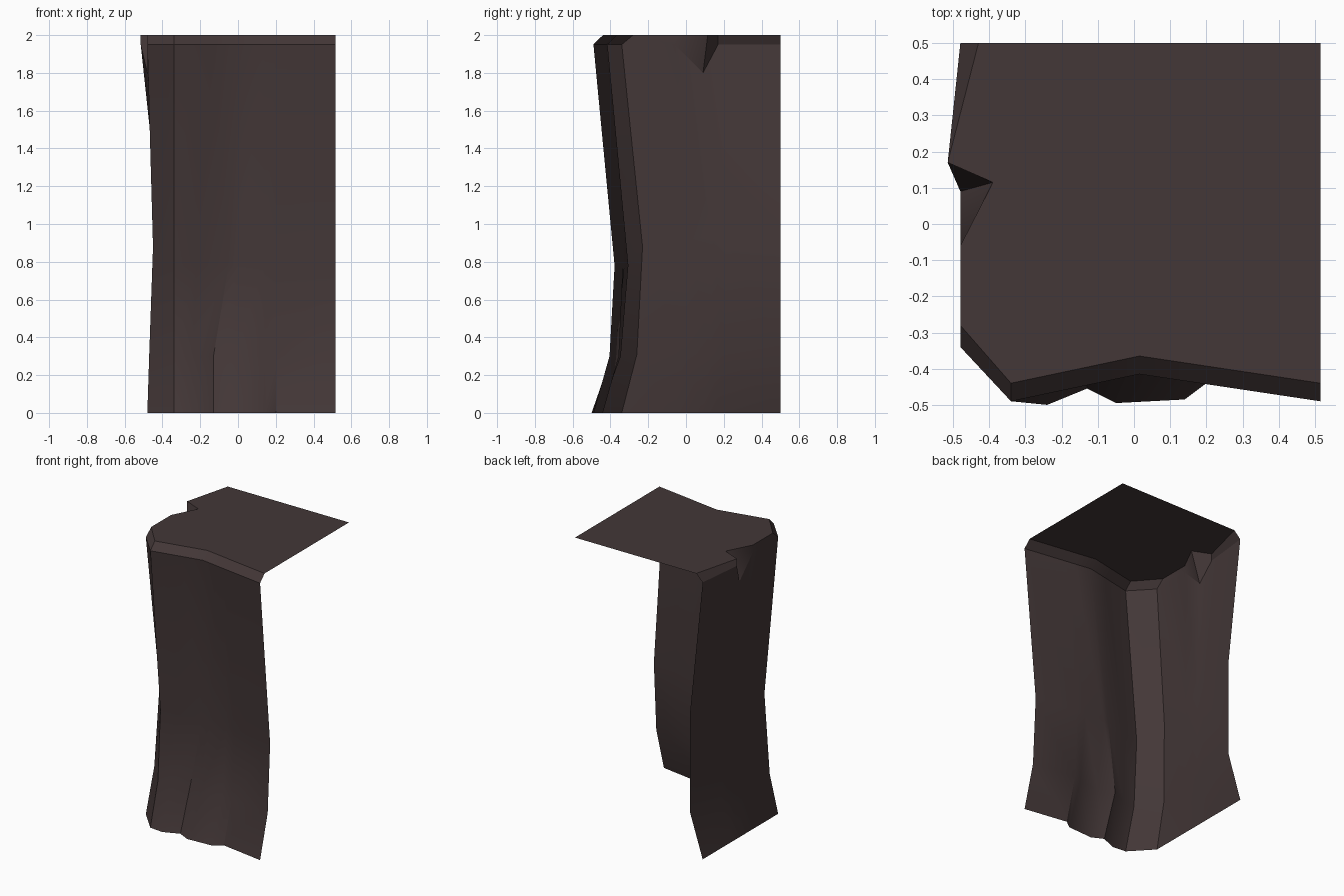
import bpy, bmesh, math

if "Cube" in bpy.data.objects:
    bpy.data.objects.remove(bpy.data.objects["Cube"])

rock = bpy.data.materials.new("dark brown rock")
rock.diffuse_color = (0.056, 0.038, 0.038, 1)
rock.use_nodes = True
rock.node_tree.nodes["Principled BSDF"].inputs["Base Color"].default_value = rock.diffuse_color


def lerp_y(x, y_left, y_mid, y_right):
    """Shallow V of the front wall in plan: left corner, middle, right end."""
    if x < 0.015:
        return y_left + (y_mid - y_left) * (x + 0.34) / 0.355
    return y_mid + (y_right - y_mid) * (x - 0.015) / 0.5


# Each column runs from the ground up: base, foot, waist, brow, rim
columns = []

# Left wall, from the open back edge towards the front corner
for y in (0.5, 0.17, 0.09, -0.06, -0.34):
    t = (0.5 - y) / 0.84
    columns.append([
        (-0.48, y, 0),
        (-0.38 - 0.09 * t, y + 0.08 * t, 0.31),
        (-0.38 - 0.07 * t, y + 0.11 * t, 0.99 - 0.11 * t),
        (-0.48, y, 1.95),
        (-0.48, y, 2)])

# Broken lip and notch at the rim of the left wall
columns[0][4] = (-0.43, 0.5, 2)
columns[1][3:] = [(-0.515, 0.17, 1.95), (-0.515, 0.17, 2)]
columns[2][3:] = [(-0.48, 0.09, 1.8), (-0.39, 0.115, 2)]
columns[4][4] = (-0.48, -0.28, 2)

# Front wall: (x, base y, foot y, waist y, x at base / foot / waist)
front = [
    (-0.34, -0.49, -0.405, -0.378, -0.34, -0.34, -0.34),
    (-0.24, -0.50, -0.395, -0.36, -0.24, -0.24, -0.22),
    (-0.13, -0.455, -0.345, -0.32, -0.13, -0.13, -0.05),
    (0.015, -0.495, -0.395, -0.305, -0.05, -0.02, 0.0),
    (0.14, -0.485, -0.375, -0.325, 0.14, 0.14, 0.14),
    (0.20, -0.44, -0.355, -0.333, 0.20, 0.20, 0.20),
    (0.515, -0.49, -0.405, -0.378, 0.515, 0.515, 0.515),
]
for x, y0, y1, y2, x0, x1, x2 in front:
    rim = lerp_y(x, -0.44, -0.365, -0.44)
    columns.append([(x0, y0, 0), (x1, y1, 0.3), (x2, y2, 0.78),
                    (x, rim - 0.05, 1.95), (x, rim, 2)])

# Skin the columns into an open wall, then cap the rim with a flat top
bm = bmesh.new()
grid = [[bm.verts.new(p) for p in col] for col in columns]
for i, (a, b) in enumerate(zip(grid, grid[1:])):
    for r in range(4):
        if i == 2 and r == 3:      # notch slope is two triangles
            bm.faces.new((a[3], b[3], a[4]))
            bm.faces.new((b[3], b[4], a[4]))
        else:
            bm.faces.new((a[r], b[r], b[r + 1], a[r + 1]))
back_corner = bm.verts.new((0.515, 0.5, 2))
bm.faces.new([c[4] for c in grid] + [back_corner])
bmesh.ops.remove_doubles(bm, verts=bm.verts, dist=0.0005)

mesh = bpy.data.meshes.new("cliff_corner")
bm.to_mesh(mesh)
bm.free()
mesh.materials.append(rock)
cliff = bpy.data.objects.new("cliff_corner", mesh)
bpy.context.collection.objects.link(cliff)
bpy.context.view_layer.objects.active = cliff
cliff.select_set(True)
bpy.ops.object.shade_smooth_by_angle(angle=math.radians(30))
